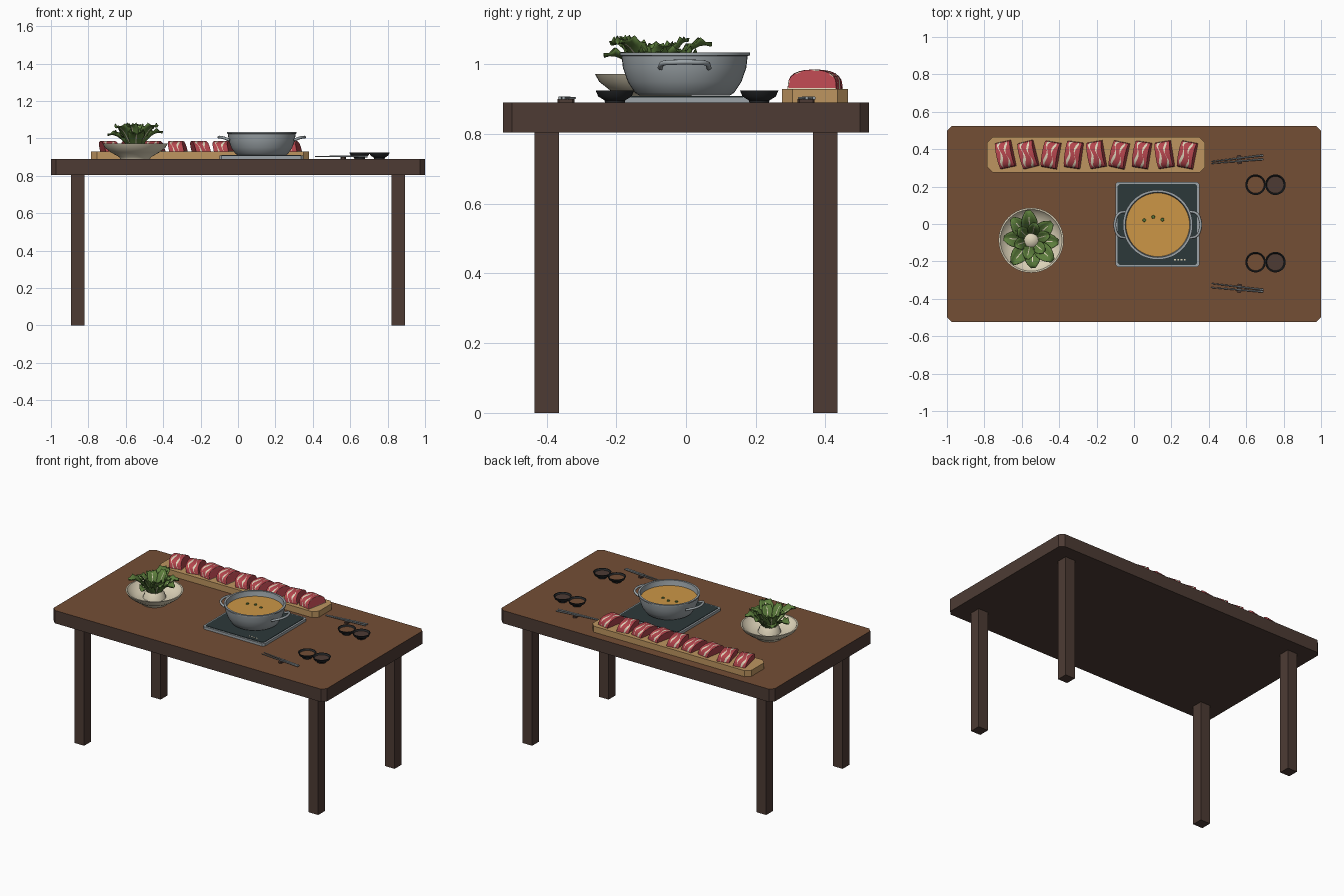
import bpy, bmesh, random
from math import sin, cos, pi, radians
from mathutils import Matrix, Vector

random.seed(4)
cube = bpy.data.objects.get("Cube")
if cube:
    bpy.data.objects.remove(cube, do_unlink=True)


def material(name, code):
    rgb = [int(code[i:i + 2], 16) / 255 for i in (0, 2, 4)]
    col = [c / 12.92 if c < 0.04 else ((c + 0.055) / 1.055) ** 2.4 for c in rgb] + [1]
    m = bpy.data.materials.new(name)
    m.use_nodes = True
    m.diffuse_color = col
    bsdf = m.node_tree.nodes["Principled BSDF"]
    bsdf.inputs["Base Color"].default_value = col
    bsdf.inputs["Roughness"].default_value = 0.6
    return m


WOOD = material("table wood", "744E35")
DARK = material("dark wood", "4D3B34")
BOARD = material("board wood", "BE9560")
RED = material("raw meat", "B4454D")
CREAM = material("cream", "DCD2B8")
GREEN = material("leaf green", "5C7D3C")
STEEL = material("steel", "9CA4A8")
GLASS = material("dark glass", "2C383A")
SOUP = material("soup", "CC9646")
BLACK = material("black glaze", "26282A")


def finish(name, bm, mats, smooth=None, loc=(0, 0, 0), turn=0):
    bmesh.ops.recalc_face_normals(bm, faces=bm.faces)
    me = bpy.data.meshes.new(name)
    bm.to_mesh(me)
    bm.free()
    for m in mats:
        me.materials.append(m)
    if smooth:
        me.shade_smooth()
        me.set_sharp_from_angle(angle=radians(smooth))
    ob = bpy.data.objects.new(name, me)
    ob.location = loc
    ob.rotation_euler.z = turn
    bpy.context.collection.objects.link(ob)
    return ob


def slab(name, x0, x1, y0, y1, z0, z1, mats, cut=0.0):
    """Box with chamfered vertical corners; a second material goes on the top."""
    bm = bmesh.new()
    size = Matrix.Diagonal((x1 - x0, y1 - y0, z1 - z0, 1))
    mid = Matrix.Translation(((x0 + x1) / 2, (y0 + y1) / 2, (z0 + z1) / 2))
    bmesh.ops.create_cube(bm, size=1, matrix=mid @ size)
    if cut:
        edges = [e for e in bm.edges if abs(e.verts[0].co.z - e.verts[1].co.z) > 1e-4]
        bmesh.ops.bevel(bm, geom=edges, offset=cut, segments=1, affect='EDGES')
    bm.normal_update()
    for f in bm.faces:
        f.material_index = int(len(mats) > 1 and f.normal.z > 0.9)
    return finish(name, bm, mats)


def lathe(name, profile, mat, loc, sides=40, smooth=40):
    """Turn (radius, height) points round the z axis, closing both ends."""
    bm = bmesh.new()
    rings = [[bm.verts.new((r * cos(2 * pi * i / sides), r * sin(2 * pi * i / sides), z))
              for i in range(sides)] for r, z in profile]
    for a, b in zip(rings, rings[1:]):
        for i in range(sides):
            j = (i + 1) % sides
            bm.faces.new((a[i], a[j], b[j], b[i]))
    bm.faces.new(rings[0])
    bm.faces.new(rings[-1])
    return finish(name, bm, [mat], smooth, loc)


def tube(name, points, radius, mat):
    """Smooth round bar through the points."""
    cu = bpy.data.curves.new(name, 'CURVE')
    cu.dimensions = '3D'
    cu.bevel_depth = radius
    cu.bevel_resolution = 2
    cu.resolution_u = 6
    cu.use_fill_caps = True
    sp = cu.splines.new('BEZIER')
    sp.bezier_points.add(len(points) - 1)
    for bp, p in zip(sp.bezier_points, points):
        bp.co = p
        bp.handle_left_type = bp.handle_right_type = 'AUTO'
    cu.materials.append(mat)
    ob = bpy.data.objects.new(name, cu)
    bpy.context.collection.objects.link(ob)


# Table
TOP = 0.89
slab("table_top", -1, 1, -0.525, 0.525, 0.805, TOP, [DARK, WOOD], 0.026)
for sx in (-1, 1):
    for sy in (-1, 1):
        x, y = 0.857 * sx, 0.4 * sy
        slab("table_leg", x - 0.035, x + 0.035, y - 0.035, y + 0.035, 0, 0.806, [DARK])

# Cooktop with glass plate and touch buttons
slab("cooktop_body", -0.1, 0.35, -0.23, 0.225, TOP, 0.907, [STEEL], 0.012)
slab("cooktop_glass", -0.088, 0.338, -0.218, 0.213, 0.906, 0.91, [GLASS], 0.01)
for i in range(4):
    x = 0.215 + 0.017 * i
    slab("cooktop_button", x, x + 0.009, -0.195, -0.187, 0.909, 0.912, [CREAM])

# Pot, soup and herbs
POT = (0.127, -0.004, 0)
lathe("pot", [(0.13, 0.911), (0.142, 0.918), (0.163, 0.95), (0.177, 0.99), (0.181, 1.024),
              (0.187, 1.026), (0.187, 1.034), (0.174, 1.034), (0.169, 0.99), (0.15, 0.94),
              (0.12, 0.925)], STEEL, POT, 48)
lathe("soup", [(0.16, 0.985), (0.17, 1.0)], SOUP, POT, 48)
for x, y in ((0.055, 0.02), (0.103, 0.038), (0.152, 0.023)):
    lathe("herb", [(0.01, 0.999), (0.008, 1.005)], GREEN, (x, y, 0), 8)
for s in (-1, 1):
    arc = [(0.172, -0.07, 0.99), (0.205, -0.062, 1.003), (0.225, -0.03, 1.006),
           (0.225, 0.03, 1.006), (0.205, 0.062, 1.003), (0.172, 0.07, 0.99)]
    tube("pot_handle", [(POT[0] + s * x, POT[1] + y, z) for x, y, z in arc], 0.0075, STEEL)

# Serving board and meat slices
slab("serving_board", -0.785, 0.38, 0.275, 0.465, TOP, 0.93, [BOARD], 0.03)


def meat_slice(x, turn):
    """Leaning domed slab with wavy bands of fat across it."""
    cuts = [-0.04, -0.023, -0.014, 0.012, 0.019, 0.04]
    steps = 12
    bm = bmesh.new()
    rows = []
    for k, c in enumerate(cuts):
        row = []
        for i in range(steps + 1):
            a = pi * i / steps
            z = 0.055 * sin(a) ** 0.6
            wave = 0.007 * sin(4 * a + k) if 0 < k < 5 else 0
            lean = 0.25 * (0.03 - z)
            row.append(bm.verts.new((c + wave + lean, -0.071 * cos(a), z)))
        rows.append(row)
    for k, (a, b) in enumerate(zip(rows, rows[1:])):
        for i in range(steps):
            f = bm.faces.new((a[i], a[i + 1], b[i + 1], b[i]))
            f.material_index = k % 2
        bm.faces.new((a[0], b[0], b[-1], a[-1]))
    # Marbled rind line inset in each cut end
    ends = [bm.faces.new(rows[0]), bm.faces.new(rows[-1])]
    bmesh.ops.inset_individual(bm, faces=ends, thickness=0.01)
    rind = bmesh.ops.inset_individual(bm, faces=ends, thickness=0.003)
    for n, f in enumerate(rind["faces"]):
        f.material_index = int(n % 3 == 1)
    finish("meat_slice", bm, [RED, CREAM], 50, (x, 0.37, 0.93), turn)


for i in range(9):
    meat_slice(-0.69 + 0.1215 * i, radians((12, 14, -10, -8, 10, -12, -9, 9, -11)[i]))

# Salad bowl and leaves
SALAD = Vector((-0.55, -0.087, 0))
lathe("salad_bowl", [(0.08, TOP), (0.085, 0.9), (0.13, 0.925), (0.162, 0.95), (0.174, 0.972),
                     (0.165, 0.972), (0.15, 0.951), (0.11, 0.928), (0.05, 0.92)],
      CREAM, SALAD, 40)
lathe("salad_heart", [(0.07, 0.925), (0.06, 0.955), (0.035, 0.985), (0.012, 0.995)],
      CREAM, SALAD, 16)


def leaf(angle, reach, height, width, droop):
    """Cupped arching leaf with a pale rib near its base."""
    n, bm, grid = 8, bmesh.new(), []
    for i in range(n + 1):
        t = i / n
        r = 0.02 + reach * t
        z = 0.94 + height * sin(t * pi / 2) - droop * t ** 3
        w = width * (0.15 + 0.85 * sin(pi * min(1, 0.08 + t * 0.9)) ** 0.8)
        ripple = 0.006 * (-1) ** i
        grid.append([bm.verts.new((r, w * s, z + 0.5 * w * s * s + ripple * abs(s) ** 3))
                     for s in (-1, -0.55, -0.07, 0.07, 0.55, 1)])
    for i, (a, b) in enumerate(zip(grid, grid[1:])):
        for j in range(5):
            f = bm.faces.new((a[j], b[j], b[j + 1], a[j + 1]))
            f.material_index = int(j == 2 and i < 6)
    ob = finish("salad_leaf", bm, [GREEN, CREAM], 60, SALAD, angle)
    ob.modifiers.new("thickness", 'SOLIDIFY').thickness = 0.003


for i in range(8):
    leaf(2 * pi * i / 8 + random.uniform(-0.12, 0.12), random.uniform(0.125, 0.145),
         random.uniform(0.08, 0.15), 0.043, 0.02)
for i in range(6):
    leaf(2 * pi * i / 6 + 0.3, random.uniform(0.06, 0.085),
         random.uniform(0.12, 0.145), 0.032, 0.01)

# Two place settings: dishes, sauces, chopsticks and rest
for s in (-1, 1):
    y = 0.207 * s + 0.003
    for x, sauce in ((0.65, WOOD), (0.756, DARK)):
        lathe("sauce_dish", [(0.028, TOP), (0.03, 0.897), (0.048, 0.908), (0.055, 0.925),
                             (0.05, 0.925), (0.043, 0.911), (0.025, 0.902)],
              BLACK, (x, y, 0), 28)
        lathe("sauce", [(0.035, 0.906), (0.0455, 0.915)], sauce, (x, y, 0), 28)
    middle = (0.563, 0.344 * s, 0)
    rest = slab("chopstick_rest", -0.012, 0.012, -0.024, 0.024, TOP, 0.9, [DARK], 0.004)
    rest.location = middle
    rest.rotation_euler.z = 0.1 * s
    for side in (-1, 1):
        bm = bmesh.new()
        lie = Matrix.Translation((-0.01, 0.008 * side, 0.9035)) @ Matrix.Rotation(pi / 2, 4, 'Y')
        bmesh.ops.create_cone(bm, cap_ends=True, segments=8, radius1=0.0028,
                              radius2=0.005, depth=0.28, matrix=lie)
        finish("chopstick", bm, [STEEL], 50, middle, s * (0.1 + 0.02 * side))
